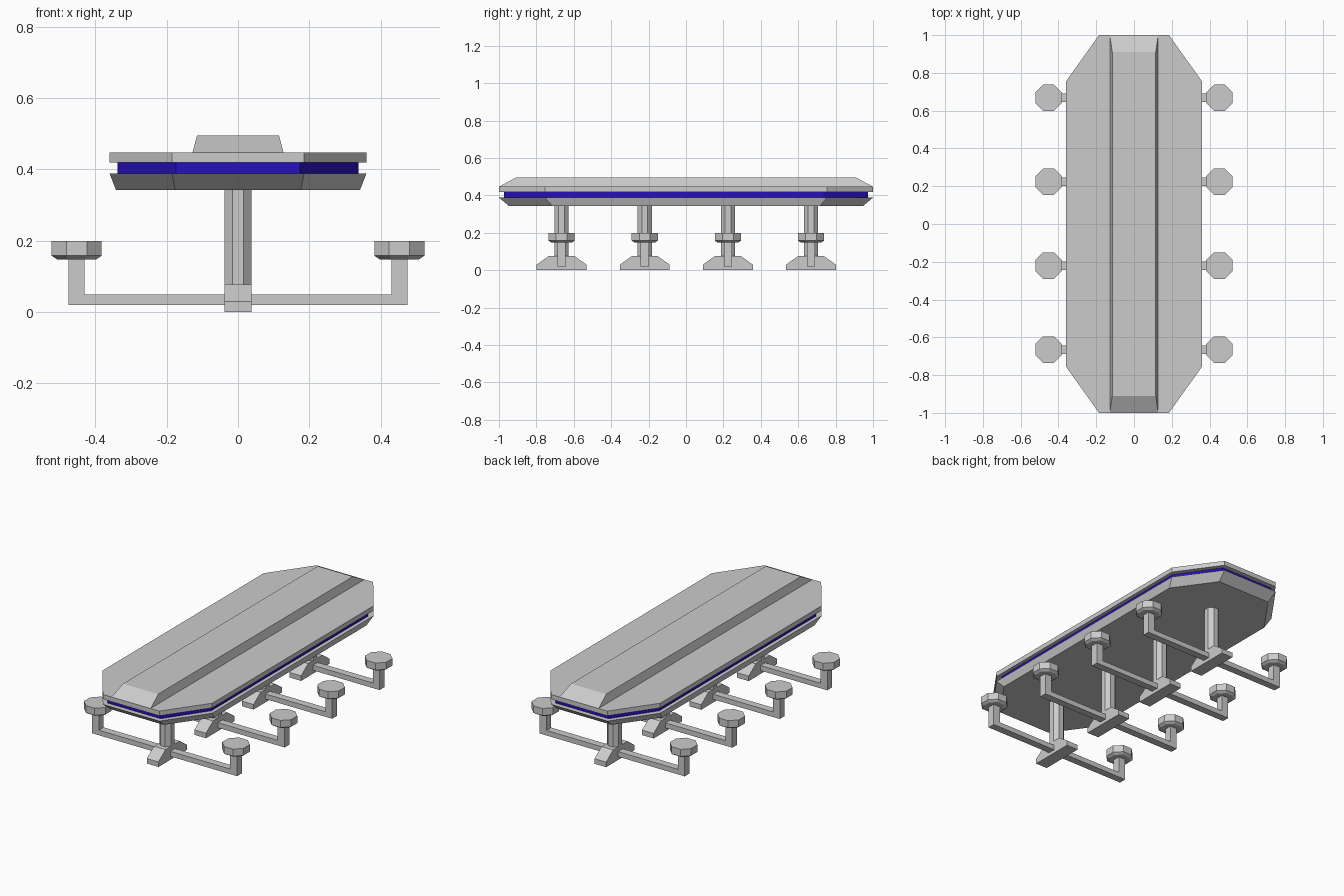
import bpy, bmesh
from math import cos, sin, pi

if "Cube" in bpy.data.objects:
    bpy.data.objects.remove(bpy.data.objects["Cube"])


def loft(name, rings, parent_bm=None):
    """Solid skinned through rings of 3D points, capped at both ends."""
    bm = bmesh.new()
    loops = [[bm.verts.new(p) for p in ring] for ring in rings]
    n = len(loops[0])
    for a, b in zip(loops, loops[1:]):
        for i in range(n):
            j = (i + 1) % n
            bm.faces.new((a[i], a[j], b[j], b[i]))
    bm.faces.new(loops[0][::-1])
    bm.faces.new(loops[-1])
    bmesh.ops.recalc_face_normals(bm, faces=bm.faces)
    mesh = bpy.data.meshes.new(name)
    bm.to_mesh(mesh)
    bm.free()
    ob = bpy.data.objects.new(name, mesh)
    bpy.context.collection.objects.link(ob)
    return ob


def top_ring(z, sx=1.0, sy=1.0):
    """Chamfered rectangle outline of the table."""
    pts = [(.185, -1), (.36, -.755), (.36, .755), (.185, 1),
           (-.185, 1), (-.36, .755), (-.36, -.755), (-.185, -1)]
    return [(x * sx, y * sy, z) for x, y in pts]


def octagon(cx, cy, z, apothem):
    r = apothem / cos(pi / 8)
    return [(cx + r * cos(pi / 8 + k * pi / 4),
             cy + r * sin(pi / 8 + k * pi / 4), z) for k in range(8)]


def rect(z, hx, hy):
    return [(-hx, -hy, z), (hx, -hy, z), (hx, hy, z), (-hx, hy, z)]


# Table top: bevelled underside, inset blue band, upper slab, raised centre
loft("table_underside", [top_ring(.342, .95, .945), top_ring(.388)])
band = loft("blue_band", [top_ring(.386, .94, .972), top_ring(.422, .94, .972)])
blue = bpy.data.materials.new("blue")
blue.diffuse_color = (.02, .005, .5, 1)
blue.use_nodes = True
blue.node_tree.nodes["Principled BSDF"].inputs["Base Color"].default_value = blue.diffuse_color
band.data.materials.append(blue)
loft("table_slab", [top_ring(.419), top_ring(.447)])
loft("raised_centre", [rect(.446, .128, 1.0), rect(.495, .115, .91)])

# Four pedestals, each with a foot, a post and two seats on arms
foot_profile = [(-.133, 0), (.133, 0), (.133, .03), (.067, .077),
                (-.067, .077), (-.133, .03)]
arm_profile = [(0, .02), (.475, .02), (.475, .155), (.43, .155),
               (.43, .05), (0, .05)]
for i in range(4):
    y = -.665 + i * .4445
    n = i + 1
    loft(f"foot_{n}", [[(x, y + py, pz) for py, pz in foot_profile]
                       for x in (-.038, .038)])
    loft(f"post_{n}", [octagon(0, y, .07, .038), octagon(0, y, .345, .038)])
    for side, s in (("left", -1), ("right", 1)):
        loft(f"arm_{side}_{n}", [[(s * px, y + dy, pz) for px, pz in arm_profile]
                                 for dy in (-.022, .022)])
        cx = s * .4525
        loft(f"seat_{side}_{n}", [octagon(cx, y, .148, .055),
                                  octagon(cx, y, .158, .07),
                                  octagon(cx, y, .2, .07)])
